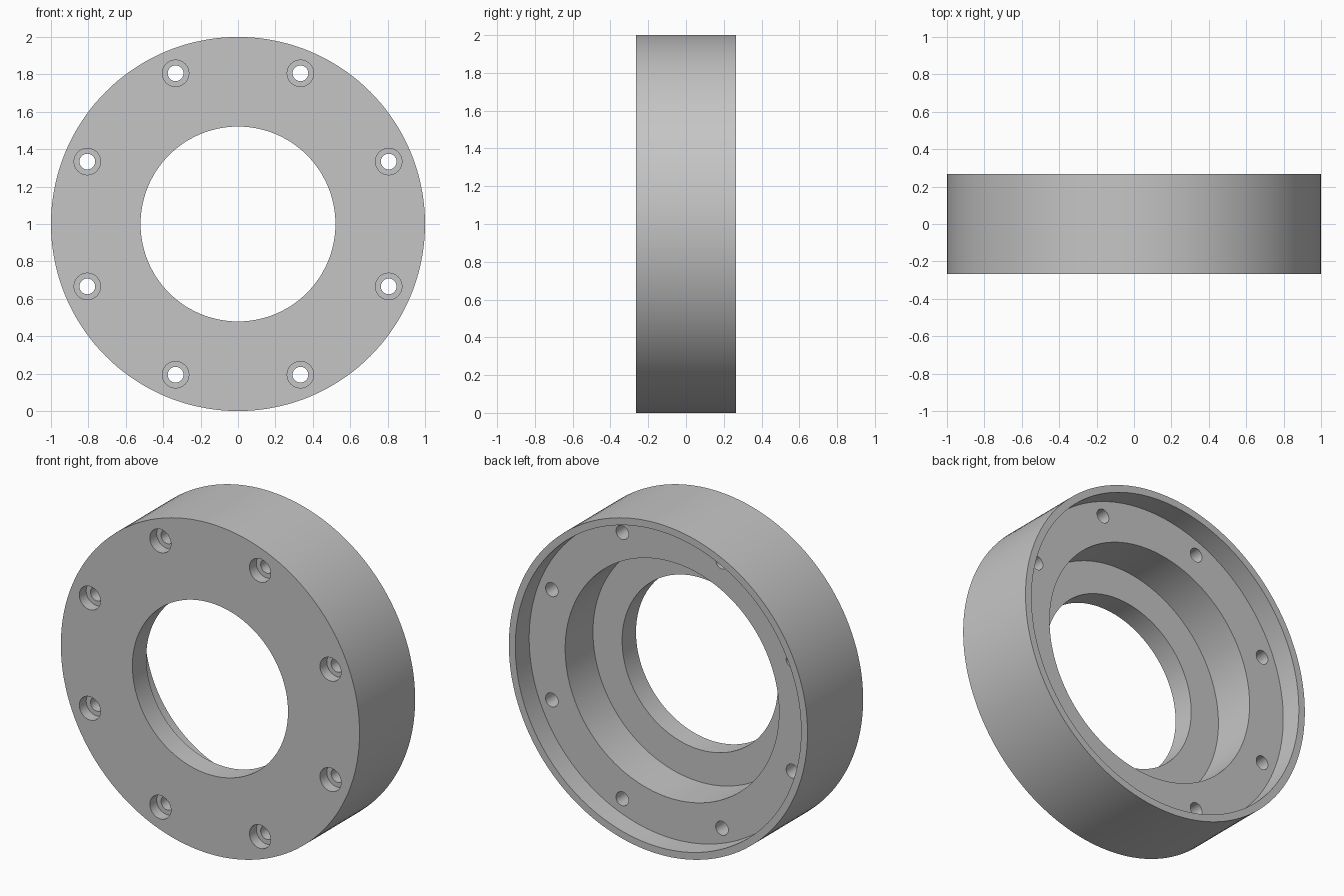
import bpy, bmesh, math
from mathutils import Vector

cube = bpy.data.objects.get("Cube")
if cube:
    bpy.data.objects.remove(cube, do_unlink=True)

HALF = 0.266          # half the thickness
STEP = HALF / 2       # depth of the shallow recess and of the front lip
CENTRE = Vector((0, 0, 1))


def lathe(bm, profile, centre, steps):
    """Revolve a closed (radius, y) profile about a y-parallel axis."""
    rings = []
    for i in range(steps):
        a = math.tau * i / steps
        rings.append([bm.verts.new(centre + Vector((r * math.cos(a), y, r * math.sin(a))))
                      for r, y in profile])
    n = len(profile)
    for i in range(steps):
        here, there = rings[i], rings[(i + 1) % steps]
        for j in range(n):
            k = (j + 1) % n
            if profile[j][0] or profile[k][0]:
                bm.faces.new((here[j], here[k], there[k], there[j]))
    bmesh.ops.remove_doubles(bm, verts=bm.verts, dist=1e-5)
    bmesh.ops.recalc_face_normals(bm, faces=bm.faces)


def make_object(name, bm):
    mesh = bpy.data.meshes.new(name)
    bm.to_mesh(mesh)
    bm.free()
    obj = bpy.data.objects.new(name, mesh)
    bpy.context.collection.objects.link(obj)
    return obj


# Flange ring: stepped bore, open towards the back
bm = bmesh.new()
lathe(bm, [(1, -HALF), (1, HALF), (0.957, HALF), (0.957, STEP),
           (0.716, STEP), (0.716, -STEP), (0.521, -STEP), (0.521, -HALF)],
      CENTRE, 144)
ring = make_object("flange_ring", bm)

# Eight counterbored screw holes, cut from the front
bm = bmesh.new()
for i in range(8):
    a = math.tau * (i + 0.5) / 8
    hole = CENTRE + 0.872 * Vector((math.cos(a), 0, math.sin(a)))
    lathe(bm, [(0, -0.4), (0.071, -0.4), (0.071, -HALF + 0.066),
               (0.042, -HALF + 0.066), (0.042, 0.2), (0, 0.2)], hole, 32)
cutter = make_object("screw_hole_cutter", bm)
cutter.hide_render = True

bpy.ops.object.select_all(action='DESELECT')
ring.select_set(True)
bpy.context.view_layer.objects.active = ring
cut = ring.modifiers.new("screw_holes", 'BOOLEAN')
cut.operation = 'DIFFERENCE'
cut.solver = 'EXACT'
cut.object = cutter
bpy.ops.object.modifier_apply(modifier=cut.name)
bpy.data.objects.remove(cutter, do_unlink=True)

# Plain grey metal
grey = bpy.data.materials.new("grey_metal")
grey.use_nodes = True
colour = (0.56, 0.56, 0.56, 1)
grey.diffuse_color = colour
grey.node_tree.nodes["Principled BSDF"].inputs["Base Color"].default_value = colour
ring.data.materials.clear()
ring.data.materials.append(grey)

bpy.ops.object.shade_smooth_by_angle(angle=math.radians(30))
